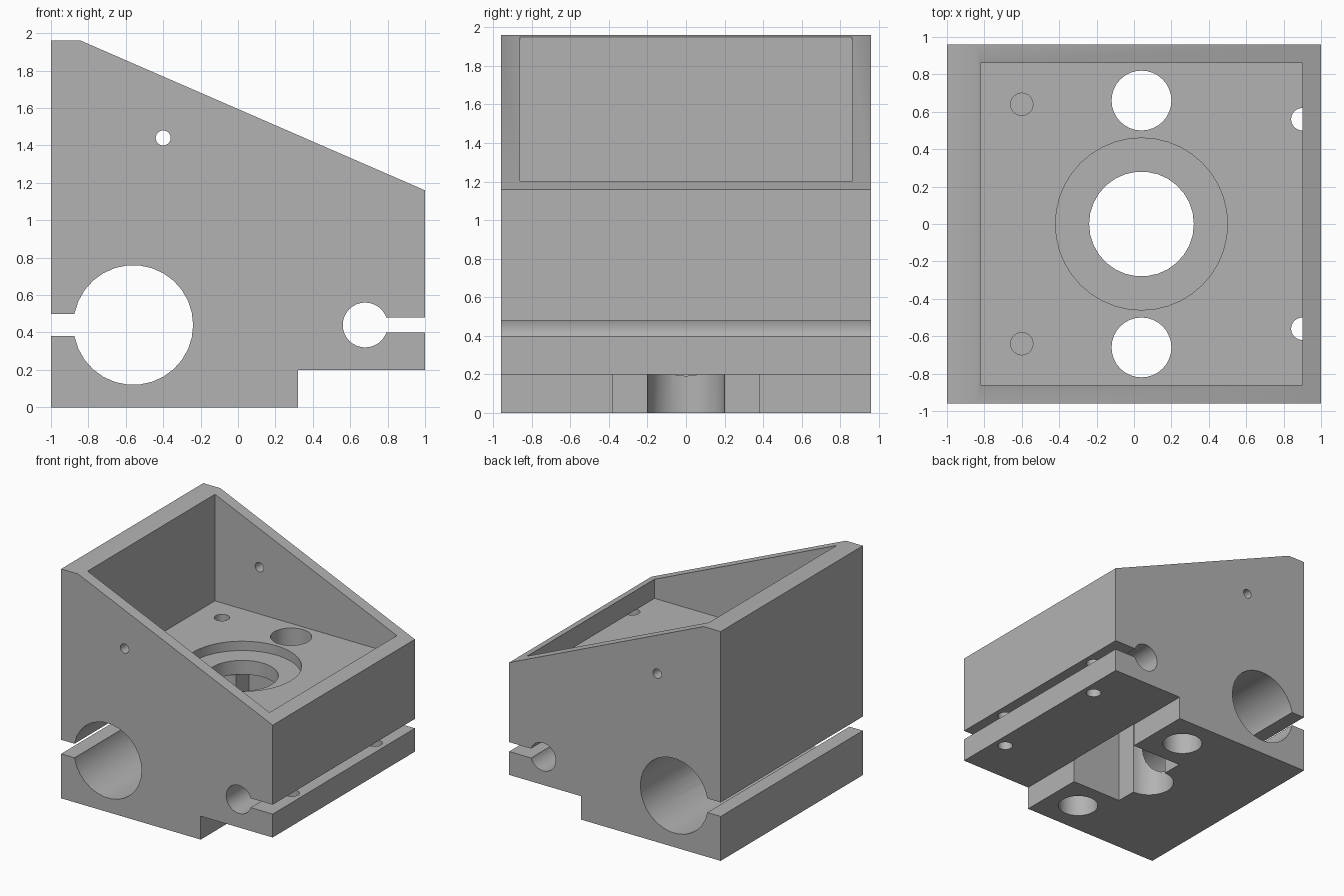
import bpy
import bmesh
from math import cos, sin, pi, radians

cube = bpy.data.objects.get("Cube")
if cube:
    bpy.data.objects.remove(cube, do_unlink=True)

grey = bpy.data.materials.new("plain_grey")
grey.use_nodes = True
colour = (0.45, 0.45, 0.45, 1)
grey.diffuse_color = colour
grey.node_tree.nodes["Principled BSDF"].inputs["Base Color"].default_value = colour


def prism(name, points, axis, low, high):
    """Extrude a closed profile along y (points are x, z) or z (points are x, y)."""
    bm = bmesh.new()
    place = (lambda p, d: (p[0], d, p[1])) if axis == "y" else (lambda p, d: (p[0], p[1], d))
    rings = [[bm.verts.new(place(p, d)) for p in points] for d in (low, high)]
    for ring in rings:
        bm.faces.new(ring)
    n = len(points)
    for i in range(n):
        j = (i + 1) % n
        bm.faces.new((rings[0][i], rings[0][j], rings[1][j], rings[1][i]))
    bmesh.ops.recalc_face_normals(bm, faces=bm.faces)
    mesh = bpy.data.meshes.new(name)
    bm.to_mesh(mesh)
    bm.free()
    mesh.materials.append(grey)
    obj = bpy.data.objects.new(name, mesh)
    bpy.context.collection.objects.link(obj)
    return obj


def arc(cx, cy, r, n=32, start=0, sweep=2 * pi):
    return [(cx + r * cos(start + sweep * i / n), cy + r * sin(start + sweep * i / n))
            for i in range(n)]


def rect(x0, x1, y0, y1):
    return [(x0, y0), (x1, y0), (x1, y1), (x0, y1)]


# Wedge-topped block with a raised step under its right end
body = prism("mount_body", [(-1, 0), (0.32, 0), (0.32, 0.2), (1, 0.2), (1, 1.16),
                            (-0.84, 1.96), (-1, 1.96)], "y", -0.96, 0.96)


def cut(points, axis, low, high):
    cutter = prism("cutter", points, axis, low, high)
    cutter.hide_render = True
    bpy.context.view_layer.objects.active = body
    mod = body.modifiers.new("cut", "BOOLEAN")
    mod.operation = "DIFFERENCE"
    mod.solver = "EXACT"
    mod.object = cutter
    bpy.ops.object.modifier_apply(modifier=mod.name)
    bpy.data.objects.remove(cutter, do_unlink=True)


floor, ceiling = 1.04, 0.84

# Open tray
cut(rect(-0.82, 0.9, -0.86, 0.86), "z", floor, 2.5)

# Rod bores with their clamping slits, and the pin hole
cut(arc(-0.56, 0.44, 0.32, 30), "y", -1.2, 1.2)
cut(rect(-1.2, -0.7, 0.38, 0.5), "y", -1.1, 1.1)
cut(arc(0.68, 0.44, 0.12), "y", -1.2, 1.2)
cut(rect(0.7, 1.2, 0.4, 0.48), "y", -1.1, 1.1)
cut(arc(-0.4, 1.44, 0.04, 24), "y", -1.2, 1.2)

# Underside pocket with a rounded inner end
pocket = [(0.322, -0.38), (0.322, 0.38), (-0.16, 0.38)]
pocket += arc(-0.16, 0, 0.2, 16, pi / 2, pi) + [(-0.16, -0.2), (-0.16, -0.38)]
cut(pocket, "z", -0.2, ceiling)

# Stepped centre hole
cut(arc(0.04, 0, 0.46, 40), "z", floor - 0.08, 1.1)
cut(arc(0.04, 0, 0.28, 30), "z", ceiling - 0.02, 1.1)

# Mirrored through holes, clamp screw holes and blind holes
for side in (-1, 1):
    cut(arc(0.04, side * 0.66, 0.16), "z", -0.2, 1.1)
    cut(arc(0.9, side * 0.56, 0.06, 24), "z", 0.1, floor + 0.001)
    cut(arc(-0.6, side * 0.64, 0.06, 24), "z", ceiling, 1.1)

bpy.ops.object.select_all(action="DESELECT")
body.select_set(True)
bpy.context.view_layer.objects.active = body
bpy.ops.object.shade_smooth_by_angle(angle=radians(30))
